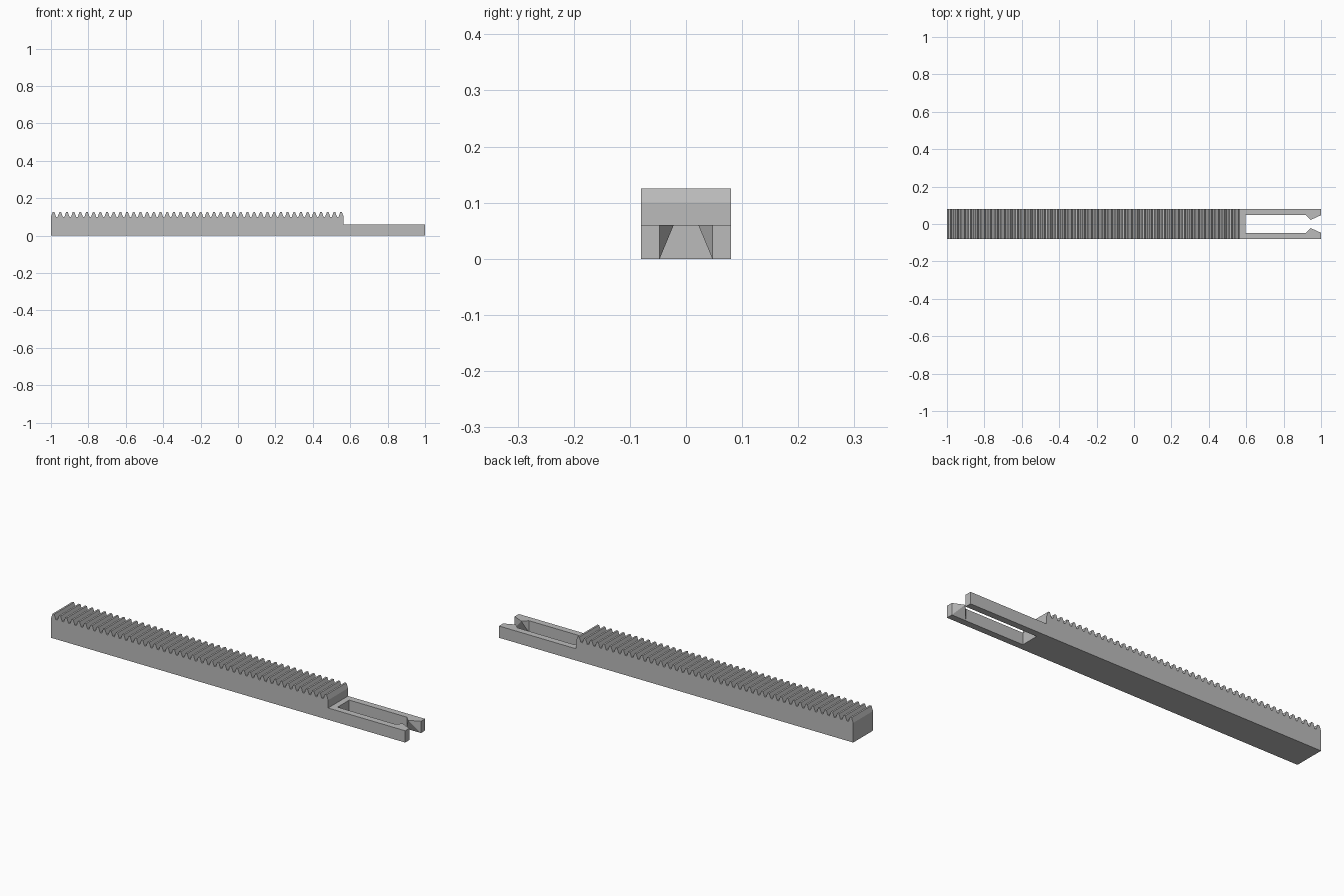
import bpy
import bmesh
import math

default = bpy.data.objects.get("Cube")
if default:
    bpy.data.objects.remove(default, do_unlink=True)

# One plain grey material
grey = bpy.data.materials.new("plain_grey")
grey.use_nodes = True
colour = (0.5, 0.5, 0.5, 1)
grey.diffuse_color = colour
grey.node_tree.nodes["Principled BSDF"].inputs["Base Color"].default_value = colour

HALF_WIDTH = 0.08
FORK_TOP = 0.06
SLOT_HALF = 0.047
RACK_END = 0.565


def make_object(name, bm):
    bmesh.ops.recalc_face_normals(bm, faces=bm.faces)
    mesh = bpy.data.meshes.new(name)
    bm.to_mesh(mesh)
    bm.free()
    mesh.materials.append(grey)
    obj = bpy.data.objects.new(name, mesh)
    bpy.context.collection.objects.link(obj)
    return obj


def extrude_side_profile(name, points, half_width):
    """Extrude an x-z outline across the width."""
    bm = bmesh.new()
    face = bm.faces.new([bm.verts.new((x, -half_width, z)) for x, z in points])
    result = bmesh.ops.extrude_face_region(bm, geom=[face])
    verts = [v for v in result["geom"] if isinstance(v, bmesh.types.BMVert)]
    bmesh.ops.translate(bm, verts=verts, vec=(0, 2 * half_width, 0))
    return make_object(name, bm)


# Tooth outline: a straight-sided rack tooth with a 20 degree pressure angle
teeth = 44
root, tip = 0.1, 0.125
module = (tip - root) / 2.25
slope = (tip - root) * math.tan(math.radians(20))
root_width = math.pi * module / 2 + 2.5 * module * math.tan(math.radians(20))
pitch = (RACK_END + 1 - root_width) / (teeth - 1)

# Toothed bar with the lower fork at its end
outline = [(-1, 0)]
for i in range(teeth):
    x = -1 + i * pitch
    outline += [(x, root), (x + slope, tip),
                (x + root_width - slope, tip), (x + root_width, root)]
outline += [(RACK_END, FORK_TOP), (1, FORK_TOP), (1, 0)]
rack = extrude_side_profile("toothed_rack", outline, HALF_WIDTH)

# Open slot between the two prongs
cutter = extrude_side_profile(
    "slot_cutter", [(0.595, -0.1), (0.595, 0.08), (1.1, 0.08), (1.1, -0.1)], SLOT_HALF)
cutter.hide_render = True
cut = rack.modifiers.new("fork_slot", "BOOLEAN")
cut.operation = "DIFFERENCE"
cut.solver = "EXACT"
cut.object = cutter
bpy.context.view_layer.objects.active = rack
bpy.ops.object.modifier_apply(modifier=cut.name)
bpy.data.objects.remove(cutter, do_unlink=True)

# Snap barbs: open-backed pyramids on the inner walls, peaking at the top
for side, name in ((1, "back_barb"), (-1, "front_barb")):
    bm = bmesh.new()
    wall = side * SLOT_HALF
    base = [bm.verts.new((x, wall, z)) for x, z in
            ((0.92, 0), (1, 0), (1, FORK_TOP), (0.92, FORK_TOP))]
    peak = bm.verts.new((0.945, side * 0.022, FORK_TOP))
    backing = bm.faces.new(base)
    for a, b in zip(base, base[1:] + base[:1]):
        bm.faces.new((a, b, peak))
    bmesh.ops.recalc_face_normals(bm, faces=bm.faces)
    make_object(name, bm)
